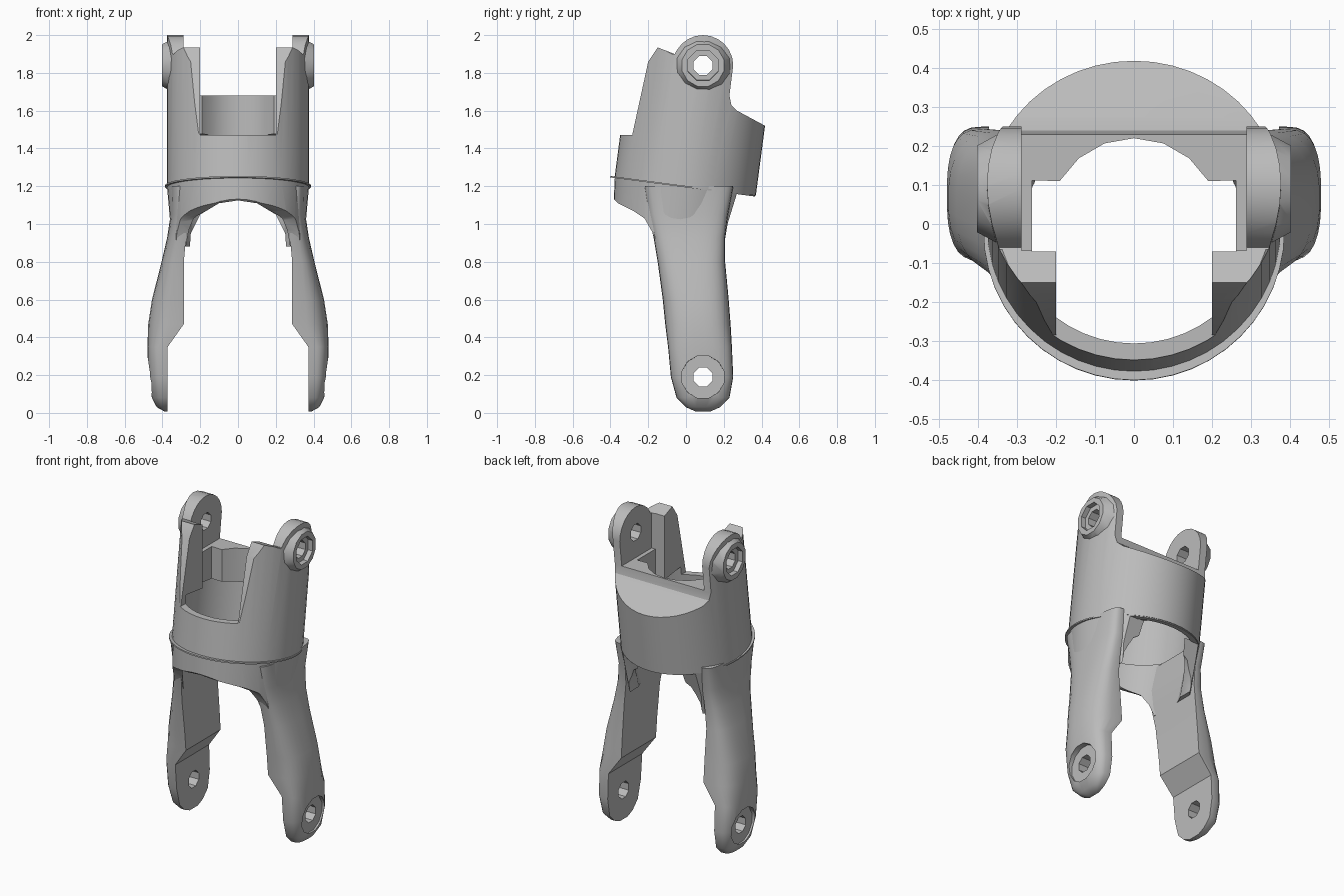
import bpy, bmesh, math
from mathutils import Matrix, Vector

cube = bpy.data.objects.get("Cube")
if cube:
    bpy.data.objects.remove(cube)

GREY = (0.5, 0.5, 0.5, 1)
mat = bpy.data.materials.new("plain_grey")
mat.use_nodes = True
mat.diffuse_color = GREY
mat.node_tree.nodes["Principled BSDF"].inputs["Base Color"].default_value = GREY

TILT = math.radians(7.5)
HUB = Vector((0, -0.004, 1.2))
LUG_Y, LUG_Z, FOOT_Z = 0.09, 1.84, 0.19


def finish(name, bm):
    bmesh.ops.recalc_face_normals(bm, faces=bm.faces)
    me = bpy.data.meshes.new(name)
    bm.to_mesh(me)
    bm.free()
    me.materials.append(mat)
    ob = bpy.data.objects.new(name, me)
    bpy.context.collection.objects.link(ob)
    return ob


def loft(name, rings):
    bm = bmesh.new()
    loops = [[bm.verts.new(p) for p in ring] for ring in rings]
    n = len(loops[0])
    for a, b in zip(loops, loops[1:]):
        for i in range(n):
            bm.faces.new((a[i], a[(i + 1) % n], b[(i + 1) % n], b[i]))
    bm.faces.new(loops[0])
    bm.faces.new(loops[-1])
    return finish(name, bm)


def prism(name, pts, axis, lo, hi):
    """Extrude a flat outline along one axis."""
    def place(p, d):
        v = list(p)
        v.insert(axis, d)
        return v
    return loft(name, [[place(p, d) for p in pts] for d in (lo, hi)])


def tilted(name, r1, r2, lo, hi, sides=48, shift=0):
    """Cylinder or cone around the leaning collar axis."""
    m = (Matrix.Translation(HUB + Vector((0, shift, 0)))
         @ Matrix.Rotation(-TILT, 4, 'X'))
    ring = [(math.cos(2 * math.pi * i / sides), math.sin(2 * math.pi * i / sides))
            for i in range(sides)]
    return loft(name, [[m @ Vector((r * c, r * s, h)) for c, s in ring]
                       for r, h in ((r1, lo), (r2, hi))])


def side_disc(name, r1, r2, x1, x2, z, sides=8):
    """Disc or cone lying along x at a pivot."""
    rings = []
    for r, x in ((r1, x1), (r2, x2)):
        rings.append([(x, LUG_Y + r * math.cos(2 * math.pi * (i + .5) / sides),
                       z + r * math.sin(2 * math.pi * (i + .5) / sides))
                      for i in range(sides)])
    return loft(name, rings)


def cut(ob, tool, op='DIFFERENCE'):
    mod = ob.modifiers.new("cut", 'BOOLEAN')
    mod.operation = op
    mod.solver = 'EXACT'
    mod.object = tool
    bpy.context.view_layer.objects.active = ob
    bpy.ops.object.modifier_apply(modifier=mod.name)
    bpy.data.objects.remove(tool)


def smooth(ob, angle=30):
    bpy.ops.object.select_all(action='DESELECT')
    ob.select_set(True)
    bpy.context.view_layer.objects.active = ob
    bpy.ops.object.shade_smooth_by_angle(angle=math.radians(angle))


def box(name, x, y, z):
    return prism(name, [(x[0], y[0]), (x[1], y[0]), (x[1], y[1]), (x[0], y[1])], 2, *z)


# Collar with upright arms, trimmed to its side outline
collar = tilted("collar", 0.377, 0.377, -0.2, 1.0)
lug_arc = [(LUG_Y + 0.16 * math.cos(math.radians(a)),
            LUG_Z + 0.16 * math.sin(math.radians(a))) for a in range(0, 151, 15)]
outline = ([(-.5, 1.265), (.5, 1.133), (.5, 1.476), (.27, 1.6), (.24, 1.63), (.23, 1.68)]
           + lug_arc + [(-.06, 1.9), (-.15, 1.935), (-.2, 1.86), (-.285, 1.47), (-.5, 1.47)])
cut(collar, prism("outline", outline, 0, -1, 1), 'INTERSECT')

# Bosses on the upper lugs
for s in (1, -1):
    cut(collar, side_disc("boss", .15, .115, s * .34, s * .402, LUG_Z, 12), 'UNION')

# Hollow inside, front window, shelf notch and lug faces
cut(collar, tilted("bore", .335, .335, -.2, .29))
cut(collar, box("window", (-.2, .2), (-1, .05), (1.47, 3)))
notch = [(.22 * math.cos(math.radians(a)), .22 * math.sin(math.radians(a)))
         for a in range(30, 151, 20)]
cavity = [(-.262, -.07), (.262, -.07), (.262, .112)] + notch + [(-.262, .112)]
cut(collar, prism("cavity", cavity, 2, 1.3, 3))
cut(collar, box("lug_gap", (-.288, .288), (-.068, .5), (1.68, 3)))

# Sloped outer corners on the arm tops
for s in (1, -1):
    corner = [(s * .3, 1.94), (s * .38, 1.86), (s * .5, 1.86), (s * .5, 2.1), (s * .3, 2.1)]
    cut(collar, prism("corner", corner, 1, -.5, -.065))

# Upper pivot holes with recesses
cut(collar, side_disc("hole", .054, .054, -1, 1, LUG_Z))
for s in (1, -1):
    cut(collar, side_disc("recess", .085, .09, s * .372, s * .5, LUG_Z))
smooth(collar)

# Thin flange at the collar base
flange = tilted("flange", .386, .386, -.004, .004, shift=-.014)
cut(flange, tilted("flange_bore", .34, .34, -.1, .1))
smooth(flange)

# Crown: front apron that joins the legs under the collar
crown = tilted("crown", .345, .385, -.35, .1)
cut(crown, tilted("crown_bore", .29, .325, -.4, .15))
apron = [(-.5, 1.265), (.27, 1.163), (.22, 1.0), (.2, .88), (-.15, .88), (-.18, .96),
         (-.22, 1.03), (-.28, 1.07), (-.36, 1.11), (-.39, 1.14), (-.5, 1.2)]
cut(crown, prism("apron_outline", apron, 0, -1, 1), 'INTERSECT')
half = [(.26, .8), (.25, .95), (.2, 1.05), (.1, 1.11)]
arch = half + [(0, 1.125)] + [(-x, z) for x, z in reversed(half)]
cut(crown, prism("arch", arch, 1, -1, 1))
smooth(crown, 40)

# Legs: D-shaped sections as height, inner x, outer x, front y, back y
SECTIONS = [
    (.008, .372, .39, .05, .13), (.03, .372, .43, 0, .18), (.08, .372, .457, -.05, .23),
    (.19, .372, .476, -.08, .25), (.35, .372, .48, -.095, .243),
    (.47, .287, .476, -.11, .236), (.6, .287, .456, -.123, .226),
    (.8, .287, .405, -.15, .207), (.93, .275, .375, -.172, .207),
    (1.05, .27, .357, -.2, .222), (1.2, .285, .358, -.22, .25)]
ARC = [math.radians(a) for a in range(-90, 91, 12)]


def section(s, z, xi, xo, y0, y1):
    mid, hy = (y0 + y1) / 2, (y1 - y0) / 2
    ring = []
    for a in ARC:
        c, n = max(math.cos(a), 0) ** .65, math.copysign(abs(math.sin(a)) ** .75, a)
        ring.append((s * (xi + .012 + (xo - xi - .012) * c), mid + hy * n, z))
    return ring + [(s * xi, y1, z), (s * xi, y0, z)]


for s, side in ((1, "left"), (-1, "right")):
    leg = loft(side + "_leg", [section(s, *row) for row in SECTIONS])
    cut(leg, side_disc("hole", .054, .054, s * .2, s * .7, FOOT_Z))
    cut(leg, side_disc("recess", .115, .118, s * .445, s * .6, FOOT_Z, 12))
    smooth(leg, 35)
